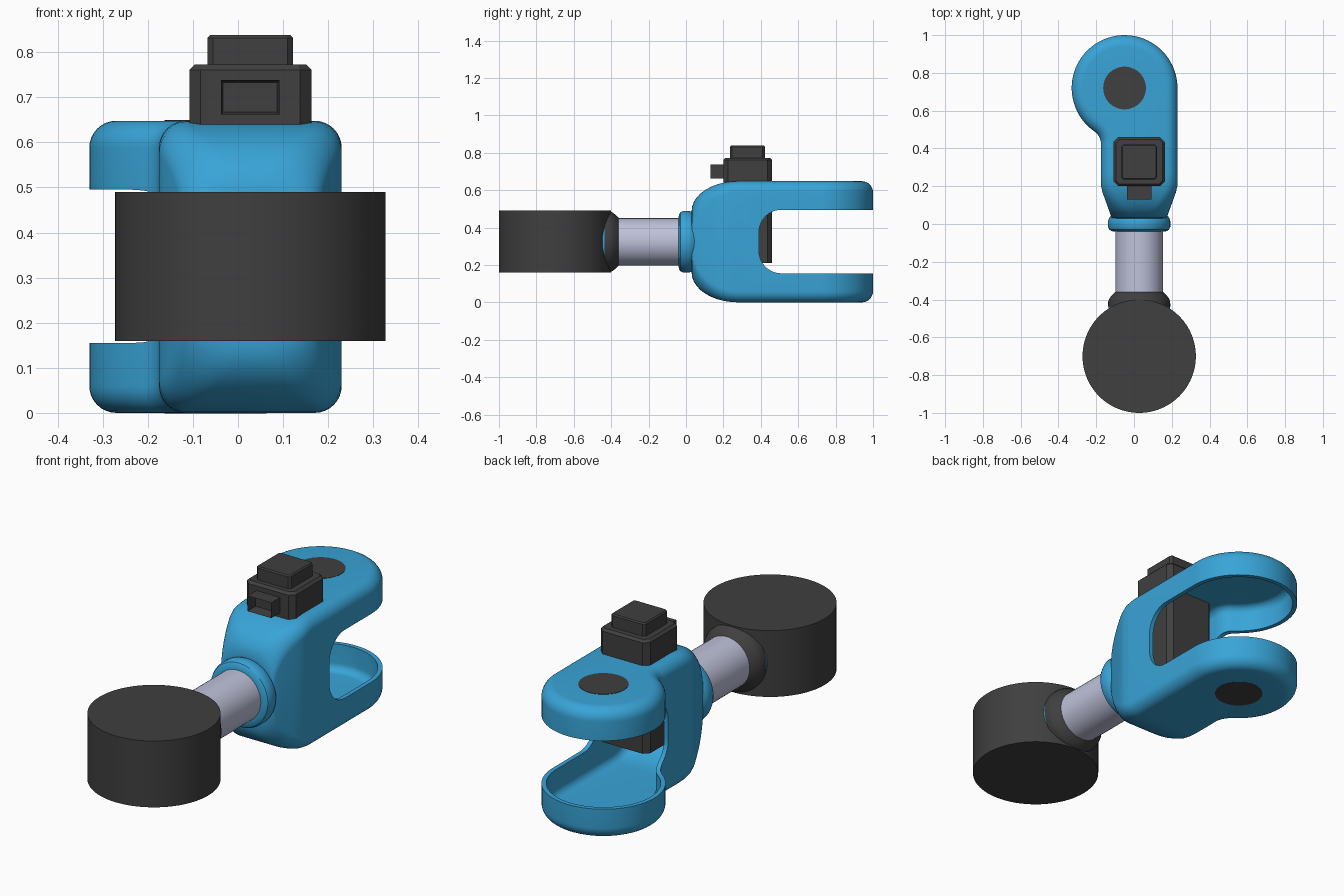
import bpy, bmesh
from math import sin, cos, pi, atan2, sqrt, radians

if "Cube" in bpy.data.objects:
    bpy.data.objects.remove(bpy.data.objects["Cube"])

def material(name, rgb):
    m = bpy.data.materials.new(name)
    m.diffuse_color = (*rgb, 1)
    m.use_nodes = True
    m.node_tree.nodes["Principled BSDF"].inputs["Base Color"].default_value = m.diffuse_color
    return m

BLUE = material("blue", (0.04, 0.37, 0.68))
DARK = material("dark", (0.05, 0.05, 0.05))
STEEL = material("steel", (0.52, 0.54, 0.70))
CX, CZ = 0.0275, 0.324          # axis of shaft and body
N = 8                           # steps per rounded corner

def finish(name, bm, mat):
    bmesh.ops.recalc_face_normals(bm, faces=bm.faces)
    me = bpy.data.meshes.new(name)
    bm.to_mesh(me)
    bm.free()
    ob = bpy.data.objects.new(name, me)
    bpy.context.collection.objects.link(ob)
    if mat:
        me.materials.append(mat)
    return ob

def smooth(ob, angle=30):
    bpy.ops.object.select_all(action='DESELECT')
    ob.select_set(True)
    bpy.context.view_layer.objects.active = ob
    bpy.ops.object.shade_smooth_by_angle(angle=radians(angle))

def lathe(name, profile, mat, seg=48):
    """Revolve (y, radius) points about the shaft axis."""
    bm = bmesh.new()
    rings = [[bm.verts.new((CX + r * cos(2 * pi * i / seg), y, CZ + r * sin(2 * pi * i / seg)))
              for i in range(seg)] for y, r in profile]
    for a, b in zip(rings, rings[1:]):
        for i in range(seg):
            j = (i + 1) % seg
            bm.faces.new((a[i], a[j], b[j], b[i]))
    bm.faces.new(rings[0])
    bm.faces.new(rings[-1])
    smooth(finish(name, bm, mat))

def disc(name, x, y, z0, z1, r, seg=64):
    bm = bmesh.new()
    bmesh.ops.create_cone(bm, cap_ends=True, segments=seg, radius1=r, radius2=r, depth=z1 - z0)
    bmesh.ops.translate(bm, vec=(x, y, (z0 + z1) / 2), verts=bm.verts)
    smooth(finish(name, bm, DARK))

def box(name, x, y, z, side=0.0, top=0.0, recess=0.0):
    """Box with chamfered upright edges, chamfered top rim, or recessed front."""
    bm = bmesh.new()
    bmesh.ops.create_cube(bm, size=1)
    for v in bm.verts:
        v.co = [a + (c + 0.5) * (b - a) for c, (a, b) in zip(v.co, (x, y, z))]
    if side:
        es = [e for e in bm.edges if abs(e.verts[0].co.z - e.verts[1].co.z) > 1e-4]
        bmesh.ops.bevel(bm, geom=es, offset=side, segments=1, affect='EDGES')
    if top:
        es = [e for e in bm.edges if all(v.co.z > z[1] - 1e-4 for v in e.verts)]
        bmesh.ops.bevel(bm, geom=es, offset=top, segments=1, affect='EDGES')
    if recess:
        bm.normal_update()
        f = min(bm.faces, key=lambda f: f.calc_center_median().y)
        bmesh.ops.inset_region(bm, faces=[f], thickness=0.007)
        bmesh.ops.translate(bm, vec=(0, recess, 0), verts=f.verts)
    finish(name, bm, DARK)

def corner_levels(h, r):
    """(inset, z) pairs up a side with rounded bottom and top edges."""
    low = [(r * (1 - cos(a)), -(h - r) + r * sin(a)) for a in [-pi / 2 + pi / 2 * i / N for i in range(N + 1)]]
    return low + [(d, -z) for d, z in reversed(low)]

def plan(d):
    """Open plan outline of the arms, inset by d, starting and ending at y = 0.28."""
    c, R, f, xl, xr = (-0.05, 0.72), 0.28, 0.08, -0.175, 0.23
    fx = xl - f
    fy = c[1] - sqrt((R + f) ** 2 - (c[0] - fx) ** 2)
    t = atan2(fy - c[1], fx - c[0]) + 2 * pi
    pts = [(xr - d, 0.28)]
    pts += [(c[0] + (R - d) * cos(t * i / 48), c[1] + (R - d) * sin(t * i / 48)) for i in range(49)]
    for i in range(1, 11):
        a = (t - pi) * (1 - i / 10)
        pts.append((fx + (f + d) * cos(a), fy + (f + d) * sin(a)))
    return pts + [(xl + d, 0.28)]

def body(name, t):
    """Whole housing as a solid, inset by t: plan-shaped rear, tapering front."""
    bm = bmesh.new()
    rings = [[bm.verts.new((x, y, CZ + z)) for x, y in plan(t + d)]
             for d, z in corner_levels(0.324 - t, 0.06 - t)]
    for a, b in zip(rings, rings[1:]):
        for i in range(len(a) - 1):
            bm.faces.new((a[i], a[i + 1], b[i + 1], b[i]))
    bm.faces.new(rings[0])
    bm.faces.new(rings[-1])
    prev = [r[0] for r in rings] + [r[-1] for r in reversed(rings)]
    for k in range(1, 11):
        th = pi / 2 * k / 10
        y = 0.28 - (0.25 - t) * sin(th)
        s = min(1, max(0, (0.19 - y) / 0.16))
        w = 0.2025 - 0.058 * s - t
        lv = corner_levels(0.165 + 0.159 * cos(th) - t, 0.06 + 0.08 * (1 - cos(th)) - t)
        cur = [bm.verts.new((CX + w - d, y, CZ + z)) for d, z in lv]
        cur += [bm.verts.new((CX - w + d, y, CZ + z)) for d, z in reversed(lv)]
        for i in range(len(cur)):
            j = (i + 1) % len(cur)
            bm.faces.new((prev[i], prev[j], cur[j], cur[i]))
        prev = cur
    bm.faces.new(prev)
    return finish(name, bm, BLUE)

def cut(ob, cutter):
    cutter.hide_render = True
    m = ob.modifiers.new("cut", 'BOOLEAN')
    m.operation, m.object, m.solver = 'DIFFERENCE', cutter, 'EXACT'
    bpy.context.view_layer.objects.active = ob
    bpy.ops.object.modifier_apply(modifier=m.name)
    bpy.data.objects.remove(cutter)

# Hollow fork housing with a rounded slot through it
fork = body("fork_housing", 0)
cut(fork, body("cavity_cutter", 0.022))
bm = bmesh.new()
r, y0, z0, z1 = 0.12, 0.39, 0.155, 0.495
slot = [(1.1, z0)]
slot += [(y0 + r - r * sin(a), z0 + r - r * cos(a)) for a in [pi / 2 * i / 10 for i in range(11)]]
slot += [(y, z0 + z1 - z) for y, z in reversed(slot)]
face = bm.faces.new([bm.verts.new((-0.6, y, z)) for y, z in slot])
ext = bmesh.ops.extrude_face_region(bm, geom=[face])
bmesh.ops.translate(bm, vec=(1.2, 0, 0), verts=[v for v in ext["geom"] if isinstance(v, bmesh.types.BMVert)])
cut(fork, finish("slot_cutter", bm, None))
smooth(fork)

# Pivot caps on both arms
disc("upper_pivot_cap", -0.05, 0.72, 0.636, 0.6495, 0.113)
disc("lower_pivot_cap", -0.05, 0.72, -0.001, 0.012, 0.113)

# Shaft with its collars
lathe("fork_collar", [(0.06, 0.14), (0.03, 0.160), (0.015, 0.165), (-0.015, 0.165), (-0.03, 0.158),
                      (-0.038, 0.145), (-0.04, 0.125)], BLUE)
lathe("shaft", [(-0.45, 0.126), (0.02, 0.126)], STEEL)
lathe("wheel_collar", [(-0.436, 0.165), (-0.41, 0.164), (-0.395, 0.158), (-0.375, 0.143),
                       (-0.36, 0.126)], DARK)
lathe("wheel_inner_ring", [(-0.48, 0.162), (-0.43, 0.162)], BLUE)

# Round end block
disc("round_end", CX, -0.70, 0.16, 0.49, 0.30, 96)

# Switch unit set into the housing
box("switch_body", (-0.108, 0.163), (0.20, 0.46), (0.21, 0.773), side=0.025, top=0.012)
box("switch_button", (-0.068, 0.122), (0.235, 0.422), (0.76, 0.838), side=0.012, top=0.006)
box("switch_connector", (-0.038, 0.092), (0.13, 0.21), (0.662, 0.738), recess=0.055)
